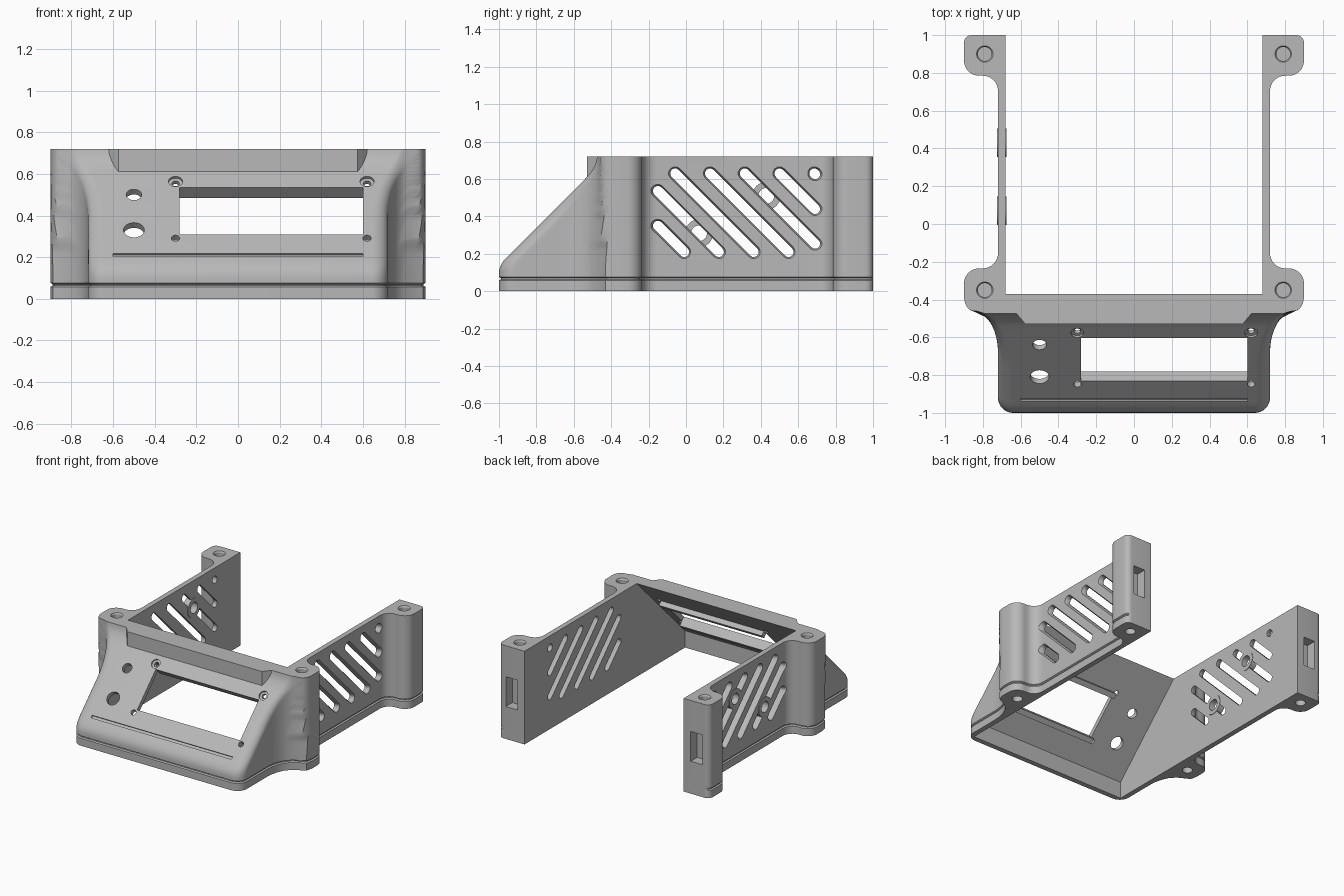
import bpy, bmesh
from math import sin, cos, pi, sqrt, radians
from mathutils import Matrix, Vector

cube = bpy.data.objects.get("Cube")
if cube:
    bpy.data.objects.remove(cube, do_unlink=True)

grey = bpy.data.materials.new("grey plastic")
grey.use_nodes = True
grey.diffuse_color = (0.48, 0.48, 0.48, 1)
grey.node_tree.nodes["Principled BSDF"].inputs["Base Color"].default_value = (0.48, 0.48, 0.48, 1)

TOP, WALL_OUT, WALL_IN = 0.72, 0.72, 0.68
# Frame lying on the sloped panel: local z points out, local y runs up the slope
PANEL = Matrix.Translation((0, -0.7175, 0.4225)) @ Matrix.Rotation(radians(45), 4, 'X')


def loft(bm, rings):
    """Skin a stack of closed rings and cap both ends."""
    loops = [[bm.verts.new(p) for p in ring] for ring in rings]
    n = len(loops[0])
    for a, b in zip(loops, loops[1:]):
        for i in range(n):
            j = (i + 1) % n
            bm.faces.new((a[i], a[j], b[j], b[i]))
    bm.faces.new(loops[0][::-1])
    bm.faces.new(loops[-1])


def box(bm, centre, size, matrix=Matrix()):
    m = matrix @ Matrix.Translation(centre) @ Matrix.Diagonal((*size, 1))
    bmesh.ops.create_cube(bm, size=1, matrix=m)


def spindle(bm, centre, steps, matrix=Matrix(), sides=32):
    """Round shape from (height, radius) steps along local z."""
    loft(bm, [[matrix @ Vector((centre[0] + r * cos(2 * pi * i / sides),
                                centre[1] + r * sin(2 * pi * i / sides), h))
               for i in range(sides)] for h, r in steps])


def finish(name, bm):
    bmesh.ops.recalc_face_normals(bm, faces=bm.faces)
    mesh = bpy.data.meshes.new(name)
    bm.to_mesh(mesh)
    bm.free()
    mesh.materials.append(grey)
    ob = bpy.data.objects.new(name, mesh)
    bpy.context.collection.objects.link(ob)
    return ob


def activate(ob):
    bpy.ops.object.select_all(action='DESELECT')
    ob.select_set(True)
    bpy.context.view_layer.objects.active = ob


def combine(ob, tool, operation):
    tool.hide_render = True
    mod = ob.modifiers.new(tool.name, 'BOOLEAN')
    mod.operation, mod.solver, mod.object = operation, 'EXACT', tool
    activate(ob)
    bpy.ops.object.modifier_apply(modifier=mod.name)
    bpy.data.objects.remove(tool, do_unlink=True)


def arc(cx, cy, r, start, end, n=8):
    return [(cx + r * cos(radians(start + (end - start) * i / n)),
             cy + r * sin(radians(start + (end - start) * i / n))) for i in range(n + 1)]


def side_x(y):
    """Half width of the shell, flaring out into the front posts."""
    if y < -0.68:
        return WALL_OUT
    if y < -0.46:
        return WALL_OUT + 0.13 * (1 - sqrt(max(0, 1 - ((y + 0.68) / 0.22) ** 2)))
    return 0.85 + 0.05 * sqrt(max(0, 1 - ((-0.38 - y) / 0.08) ** 2))


def front_y(z):
    """Front of the shell at a height: foot, slope, then a steeper brow."""
    if z < 0.10:
        return -1
    if z < 0.18:
        return -1 + 0.04 * ((z - 0.10) / 0.08) ** 2
    if z < 0.60:
        return z - 1.14
    u = (z - 0.60) / 0.12
    return -0.54 + 0.12 * u - 0.055 * u * u


# Rear part of the outline: post, thin wall, post
BACK = (arc(0.82, -0.315, 0.08, 0, 90) + arc(0.80, -0.155, 0.08, 270, 180)
        + arc(0.80, 0.705, 0.08, 180, 90) + arc(0.82, 0.865, 0.08, -90, 0)
        + arc(0.86, 0.96, 0.04, 0, 90, 5))


def outline(z, inset=0):
    yf = front_y(z)
    r = 0.08 if z < 0.4 else 0.08 - 0.06 * (z - 0.4) / 0.32
    half = []
    for i in range(25):
        y = yf + (-0.38 - yf) * (i / 24) ** 2
        d = max(0, r - (y - yf))
        half.append((side_x(y) - r + sqrt(max(0, r * r - d * d)), y))
    half += BACK
    loop = half + [(-x, y) for x, y in reversed(half)]
    ring = []
    for i, (x, y) in enumerate(loop):
        a, b = loop[i - 1], loop[(i + 1) % len(loop)]
        t = Vector((b[0] - a[0], b[1] - a[1])).normalized()
        ring.append(Vector((x - t.y * inset, y + (t.x * inset if y < 0.99 else 0), z)))
    return ring


# Shell with a groove near the foot
bm = bmesh.new()
levels = [(0, 0), (0.058, 0), (0.064, 0.01), (0.07, 0.01), (0.076, 0), (0.10, 0)]
levels += [(0.10 + 0.02 * i, 0) for i in range(1, 32)]
loft(bm, [outline(z, inset) for z, inset in levels])
shell = finish("enclosure_shell", bm)

# Raised lip along the top of the panel
bm = bmesh.new()
plan = [(-0.63, -0.41), (-0.63, -0.465), (-0.575, -0.53), (0.575, -0.53), (0.63, -0.465), (0.63, -0.41)]
loft(bm, [[(x, y, z) for x, y in plan] for z in (0.58, TOP)])
combine(shell, finish("top_lip", bm), 'UNION')

# Open inside
bm = bmesh.new()
inner = [(-0.96, -0.1), (-0.96, 0.13), (-0.27, 0.82), (1.1, 0.82), (1.1, -0.1)]
loft(bm, [[(x, y, z) for y, z in inner] for x in (-WALL_IN, WALL_IN)])
combine(shell, finish("cavity", bm), 'DIFFERENCE')

# Openings of the panel
bm = bmesh.new()
box(bm, (0.16, 0, 0), (0.88, 0.32, 0.3), PANEL)
for x, v, r in ((-0.5, 0.11, 0.037), (-0.5, -0.13, 0.05)):
    spindle(bm, (x, v), [(-0.1, r), (0.05, r)], PANEL)
for x in (-0.30, 0.62):
    spindle(bm, (x, 0.2), [(-0.1, 0.018), (-0.014, 0.018), (-0.013, 0.034), (0.05, 0.034)], PANEL)
    spindle(bm, (x, -0.185), [(-0.1, 0.02), (0.05, 0.02)], PANEL)
box(bm, (0, -0.30, 0), (1.2, 0.02, 0.022), PANEL)

# Slanted vents, screw holes and rear latch pockets, on both sides
for s in (-1, 1):
    for i in range(7):
        c = 0.2 + 0.186 * i
        y0, y1 = max(-0.15, c - 0.63), min(0.69, c - 0.21)
        loft(bm, [[(s * x, y, z) for y, z in
                   arc(y1, c - y1, r, -135, 45, 6) + arc(y0, c - y0, r, 45, 225, 6)]
                  for x, r in ((0.65, 0.027), (0.702, 0.027), (0.73, 0.041))])
    for y in (-0.35, 0.9):
        spindle(bm, (s * 0.79, y), [(0.54, 0.037), (0.71, 0.037), (0.73, 0.05)])
        spindle(bm, (s * 0.79, y), [(-0.01, 0.037), (0.18, 0.037)])
    box(bm, (s * 0.79, 1, 0.365), (0.1, 0.16, 0.23))
combine(shell, finish("openings", bm), 'DIFFERENCE')

# Two round ports in the right wall
SIDE = Matrix.Rotation(radians(90), 4, 'Y')
for name, r, ends, operation in (("port_boss", 0.075, (-0.724, -0.676), 'UNION'),
                                 ("port_hole", 0.042, (-0.8, -0.6), 'DIFFERENCE')):
    bm = bmesh.new()
    for y, z in ((0.43, 0.51), (0.07, 0.31)):
        spindle(bm, (-z, y), [(h, r) for h in ends], SIDE)
    combine(shell, finish(name, bm), operation)

activate(shell)
bpy.ops.object.shade_smooth_by_angle(angle=radians(30))

# Rails behind the window
for name, v in (("upper_window_rail", 0.18), ("lower_window_rail", -0.18)):
    bm = bmesh.new()
    box(bm, (0.16, v, -0.052), (0.88, 0.04, 0.04), PANEL)
    finish(name, bm)
